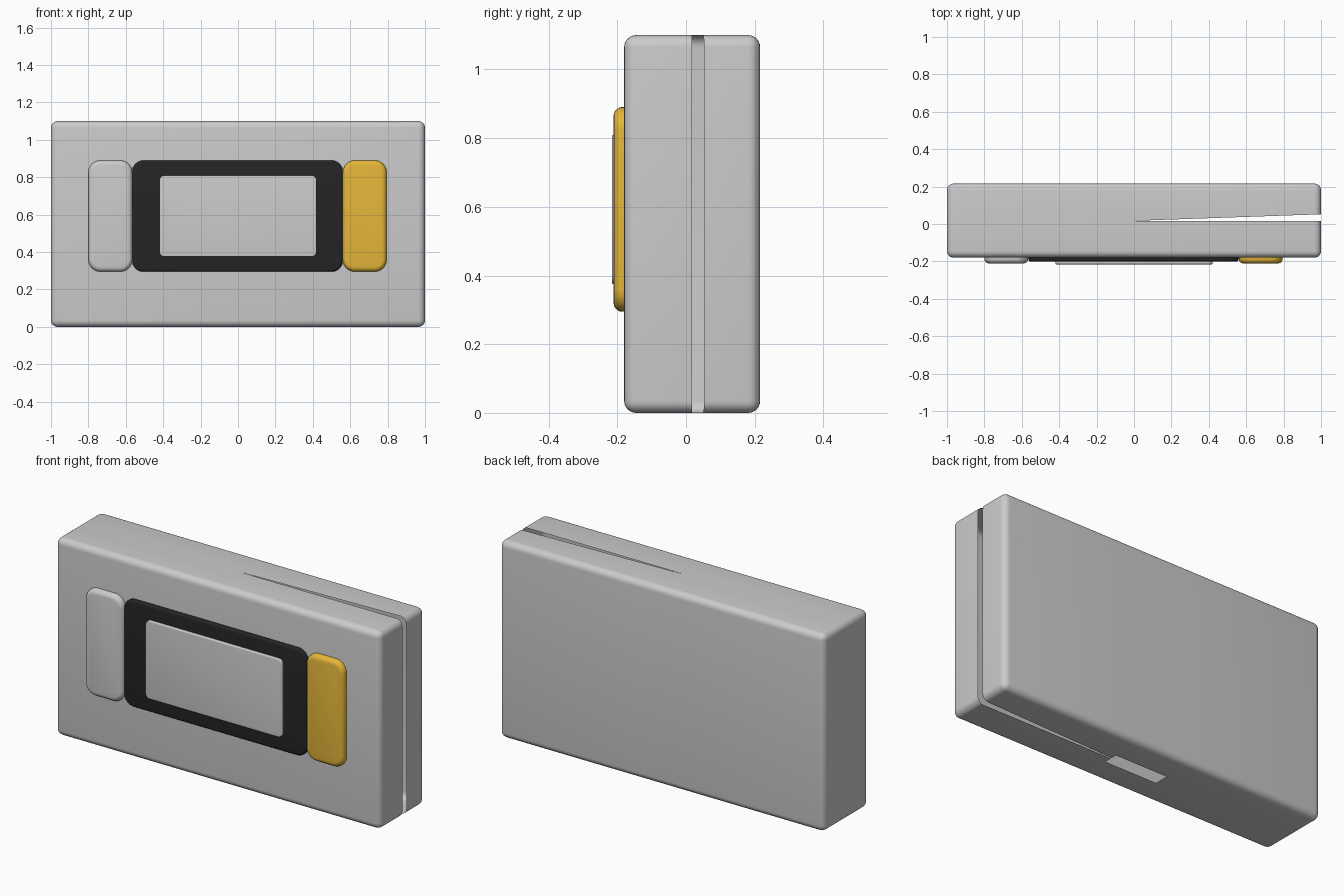
import bpy, bmesh, math
from mathutils import Vector

cube = bpy.data.objects.get("Cube")
if cube:
    bpy.data.objects.remove(cube, do_unlink=True)


def material(name, rgb):
    m = bpy.data.materials.new(name)
    m.use_nodes = True
    colour = (*rgb, 1)
    m.diffuse_color = colour
    m.node_tree.nodes["Principled BSDF"].inputs["Base Color"].default_value = colour
    return m


grey = material("light grey", (0.6, 0.6, 0.6))
black = material("black", (0.018, 0.018, 0.018))
yellow = material("yellow", (0.78, 0.47, 0.04))


def finish(bm, name, mat):
    mesh = bpy.data.meshes.new(name)
    bm.to_mesh(mesh)
    bm.free()
    obj = bpy.data.objects.new(name, mesh)
    bpy.context.collection.objects.link(obj)
    mesh.materials.append(mat)
    bpy.ops.object.select_all(action='DESELECT')
    obj.select_set(True)
    bpy.context.view_layer.objects.active = obj
    bpy.ops.object.shade_smooth_by_angle(angle=math.radians(40))
    return obj


def box(low, high):
    bm = bmesh.new()
    bmesh.ops.create_cube(bm, size=1)
    low, high = Vector(low), Vector(high)
    for v in bm.verts:
        v.co = (low + high) / 2 + v.co * (high - low)
    return bm


def bevel(bm, edges, radius, segments):
    bmesh.ops.bevel(bm, geom=edges, offset=radius, segments=segments,
                    profile=0.5, affect='EDGES', clamp_overlap=True)


def slice_mesh(bm, point, normal):
    geom = bm.verts[:] + bm.edges[:] + bm.faces[:]
    bmesh.ops.bisect_plane(bm, geom=geom, plane_co=point, plane_no=normal, dist=1e-5)


def plaque(name, x0, x1, z0, z1, front, corner, rim, mat):
    """Raised panel on the front, with rounded corners and a soft front rim."""
    back = -0.179
    bm = box((x0, front, z0), (x1, back, z1))
    depth_edges = [e for e in bm.edges
                   if abs(e.verts[0].co.y - e.verts[1].co.y) > 0.001]
    bevel(bm, depth_edges, corner, 8)
    rim_edges = [e for e in bm.edges
                 if all(abs(v.co.y - front) < 1e-4 for v in e.verts)]
    bevel(bm, rim_edges, rim, 4)
    return finish(bm, name, mat)


# Hollow rounded case
case = box((-1, -0.18, 0), (1, 0.216, 1.1))
bevel(case, case.edges[:], 0.035, 6)

# Wedge slit on the left half, and a slot in the underside
slit_y, slit_width = 0.017, 0.035
slot_x, slot_low, slot_high = 0.16, -0.025, 0.055
slice_mesh(case, (0, 0, 0), (1, 0, 0))
slice_mesh(case, (0, slit_y, 0), (0, 1, 0))
slice_mesh(case, (0, slit_y, 0), (-slit_width, 1, 0))
for x in (-slot_x, slot_x):
    slice_mesh(case, (x, 0, 0), (1, 0, 0))
for y in (slot_low, slot_high):
    slice_mesh(case, (0, y, 0), (0, 1, 0))


def is_open(face):
    c = face.calc_center_median()
    in_slit = c.x > 0 and slit_y < c.y < slit_y + slit_width * c.x
    in_slot = c.z < 0.002 and abs(c.x) < slot_x and slot_low < c.y < slot_high
    return in_slit or in_slot


bmesh.ops.delete(case, geom=[f for f in case.faces if is_open(f)], context='FACES')
finish(case, "case", grey)

# Front panel: frame, screen and the two side buttons
plaque("screen_frame", -0.565, 0.56, 0.295, 0.89, -0.201, 0.06, 0.012, black)
plaque("screen", -0.42, 0.42, 0.375, 0.81, -0.216, 0.025, 0.005, grey)
plaque("right_button", -0.8, -0.565, 0.295, 0.89, -0.211, 0.065, 0.025, grey)
plaque("left_button", 0.56, 0.795, 0.295, 0.89, -0.211, 0.065, 0.025, yellow)
